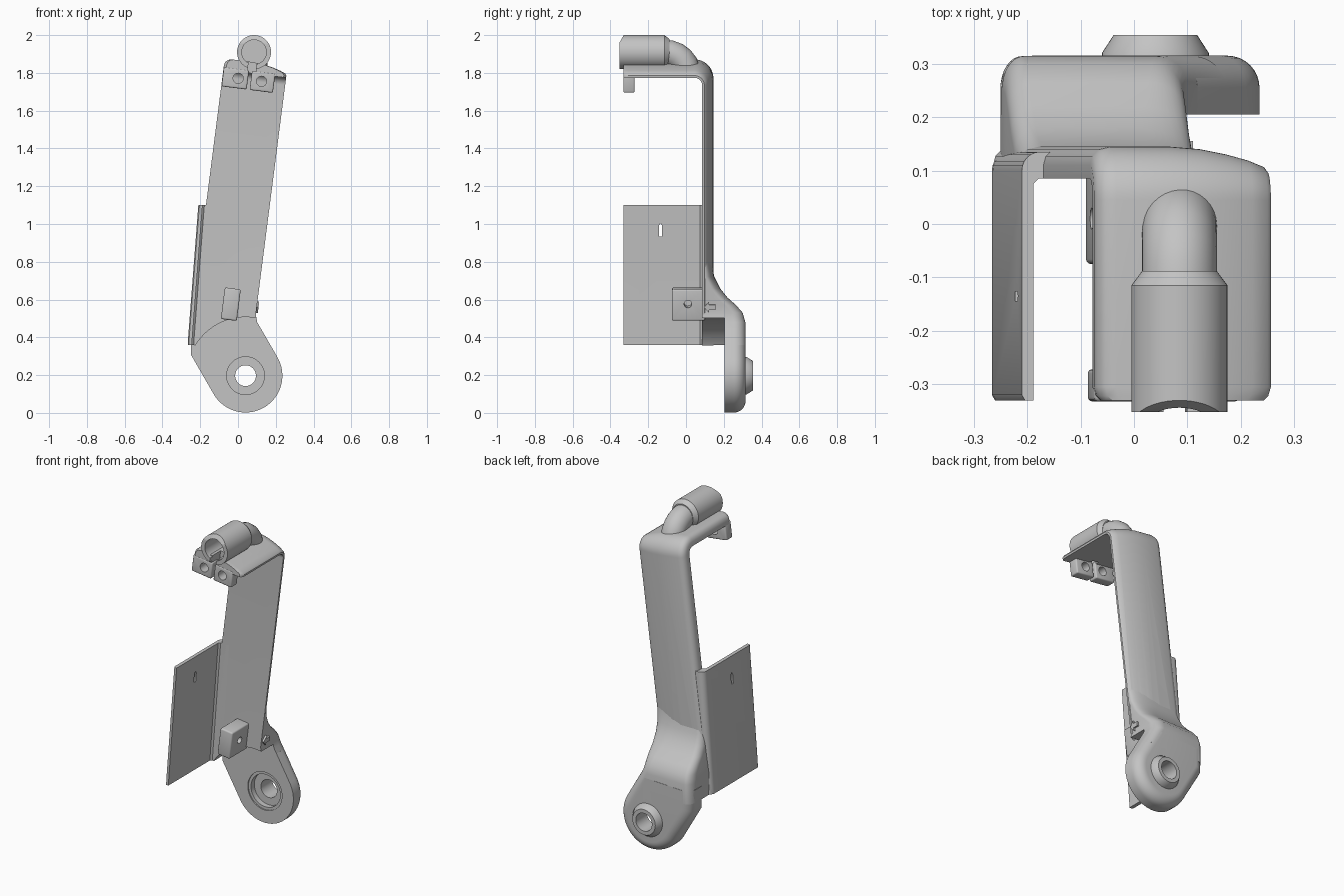
import bpy, bmesh
from math import sin, cos, pi, radians
from mathutils import Vector, Matrix

cube = bpy.data.objects.get("Cube")
if cube:
    bpy.data.objects.remove(cube, do_unlink=True)

grey = bpy.data.materials.new("plain_grey")
grey.use_nodes = True
GREY = (0.55, 0.55, 0.55, 1)
grey.diffuse_color = GREY
grey.node_tree.nodes["Principled BSDF"].inputs["Base Color"].default_value = GREY

TILT = radians(7.3)
FOOT_X, FOOT_Z, FOOT_R = 0.04, 0.197, 0.195
TUBE_X, TUBE_Z = 0.085, 1.91


def arm_pt(u, y, w):
    """Point in the leaning frame of the arm: u across, w along."""
    return Vector((-0.1415 + u * cos(TILT) + w * sin(TILT), y, w * cos(TILT) - u * sin(TILT)))


def loft(name, rings, bevel=0):
    """Skin closed rings of points and cap both ends."""
    bm = bmesh.new()
    rows = [[bm.verts.new(p) for p in ring] for ring in rings]
    n = len(rows[0])
    for a, b in zip(rows, rows[1:]):
        for i in range(n):
            j = (i + 1) % n
            bm.faces.new((a[i], a[j], b[j], b[i]))
    bm.faces.new(rows[0])
    bm.faces.new(rows[-1])
    bmesh.ops.recalc_face_normals(bm, faces=bm.faces)
    if bevel:
        bmesh.ops.bevel(bm, geom=bm.edges[:], offset=bevel, segments=3, profile=0.5, affect='EDGES')
    mesh = bpy.data.meshes.new(name)
    bm.to_mesh(mesh)
    bm.free()
    mesh.materials.append(grey)
    obj = bpy.data.objects.new(name, mesh)
    bpy.context.scene.collection.objects.link(obj)
    return obj


def lathe(name, x, z, profile, n=48):
    """Turn (radius, y) points about an axis along y."""
    return loft(name, [[(x + r * cos(2 * pi * i / n), y, z + r * sin(2 * pi * i / n))
                        for i in range(n)] for r, y in profile])


def arm_box(name, u, y, w, bevel=0):
    return loft(name, [[arm_pt(a, b, c) for b, c in
                        ((y[0], w[0]), (y[1], w[0]), (y[1], w[1]), (y[0], w[1]))] for a in u], bevel)


def cut(parts, cutters):
    """Subtract the cutters from each part for good."""
    for part in parts:
        for c in cutters:
            c.hide_render = True
            mod = part.modifiers.new("cut", 'BOOLEAN')
            mod.operation, mod.solver, mod.object = 'DIFFERENCE', 'EXACT', c
        bpy.context.view_layer.update()
        ev = part.evaluated_get(bpy.context.evaluated_depsgraph_get())
        mesh = bpy.data.meshes.new_from_object(ev)
        part.modifiers.clear()
        part.data = mesh
    for c in cutters:
        bpy.data.objects.remove(c, do_unlink=True)


# Arm and top plate: one tapered section swept round the bend
SECTION = [(0.1675, 0.012), (0.16, 0.022), (0.13, 0.034), (0.09, 0.045), (0.04, 0.055),
           (-0.02, 0.06), (-0.13, 0.06), (-0.15, 0.055), (-0.163, 0.042), (-0.1675, 0.025)]


def section(y, w, ny, nw, scale=1.0):
    outline = [(-0.1675, 0), (0.1675, 0)] + SECTION
    return [arm_pt(u * scale, y + t * ny, w + t * nw) for u, t in outline]


path = [section(0.085, 0.344, 1, 0)]
for i in range(13):
    a = pi / 2 * i / 12
    path.append(section(0.045 + 0.04 * cos(a), 1.77 + 0.04 * sin(a), cos(a), sin(a)))
path += [section(-0.305, 1.81, 0, 1), section(-0.322, 1.81, 0, 1, 0.97), section(-0.33, 1.81, 0, 1, 0.92)]
arm = loft("arm_and_top_plate", path)

# Neck: flares backwards from the arm to the foot
NECK = [(0.80, 0.135, 0.20, 0.04), (0.72, 0.15, 0.16, 0.045), (0.66, 0.18, 0.12, 0.05),
        (0.61, 0.22, 0.09, 0.055), (0.57, 0.265, 0.07, 0.06), (0.53, 0.30, 0.06, 0.06),
        (0.48, 0.314, 0.06, 0.06), (0.36, 0.314, 0.06, 0.06)]


def neck_ring(z, back, rx, ry):
    left = max(-0.308 + 0.128 * z, -0.25)
    right = 0.025 + 0.128 * z if z >= 0.5 else 0.209 - 0.577 * (z - 0.294)
    ring = [(left, 0.087, z), (right, 0.087, z)]
    arc = [pi / 2 * i / 8 for i in range(9)]
    ring += [(right - rx + rx * cos(a), back - ry + ry * sin(a), z) for a in arc]
    ring += [(left + 0.04 - 0.04 * sin(a), back - ry + ry * cos(a), z) for a in arc]
    return ring


neck = loft("neck", [neck_ring(*n) for n in NECK])

# Side panel: thin wall that turns the corner into the arm
CORNER = [(-0.176 + 0.034 * cos(a), 0.1 + 0.035 * sin(a))
          for a in [pi / 2 + pi / 2 * i / 6 for i in range(7)]]
WALL = ([(-0.12, 0.085), (-0.12, 0.135)] + CORNER +
        [(-0.21, -0.32), (-0.204, -0.33), (-0.188, -0.33), (-0.188, 0.075), (-0.178, 0.085)])
panel = loft("side_panel", [[(x + s, y, z) for x, y in WALL]
                            for s, z in ((0, 1.1), (-0.054, 0.40), (-0.056, 0.36))])
slot = loft("panel_slot", [[(x, -0.135 + y, 0.97 + z) for y, z in
                            ((-0.009, -0.035), (0.009, -0.035), (0.009, 0.02), (0, 0.035), (-0.009, 0.02))]
                           for x in (-0.4, -0.1)])
cut([panel], [slot])

# Round clearance under the arm
clearance = lathe("clearance", FOOT_X, FOOT_Z, [(0.31, -0.25), (0.31, 0.205)], 96)
cut([arm, neck, panel], [clearance])


# Foot: rounded tongue with a softened back edge
def foot_ring(y, d):
    r = FOOT_R - d
    pts = [(FOOT_X + r * cos(a), FOOT_Z + r * sin(a))
           for a in [radians(30 - 180 * i / 32) for i in range(33)]]
    x, z = pts[-1]
    left = -0.25 + d
    pts.append((left, z + (x - left) * 1.732))
    pts.append((left, 0.44))
    pts.append((pts[0][0] - (0.45 - pts[0][1]) * 0.577, 0.45))
    return [(px, y, pz) for px, pz in pts]


foot = loft("foot", [foot_ring(0.205, 0)] +
            [foot_ring(0.255 + 0.06 * sin(a), 0.06 * (1 - cos(a)))
             for a in [pi / 2 * i / 8 for i in range(9)]])
boss = lathe("foot_boss", FOOT_X, FOOT_Z, [(0.1, 0.27), (0.1, 0.32), (0.078, 0.354)])
bore = lathe("bore", FOOT_X, FOOT_Z, [(0.117, 0.19), (0.117, 0.212), (0.1, 0.212),
                                      (0.1, 0.245), (0.055, 0.245), (0.055, 0.4)])
cut([foot, boss], [bore])

# Cable tube with its elbow
tube = lathe("cable_tube", TUBE_X, TUBE_Z, [(0.065, -0.12), (0.065, -0.352), (0.09, -0.352),
                                            (0.09, -0.115), (0.07, -0.088)])
chamfer = loft("chamfer", [[(x, -0.352 + y, 1.96 + z) for y, z in
                            ((0, 0), (0.04, 0.073), (-0.1, 0.073), (-0.1, 0))] for x in (-0.1, 0.3)])
BEND = [(-0.11, 1.905, 0), (-0.08, 1.902, 10), (-0.05, 1.89, 28), (-0.025, 1.871, 45),
        (-0.008, 1.85, 65), (0, 1.83, 85)]
elbow = loft("tube_elbow", [[(TUBE_X + 0.07 * cos(t), y + 0.07 * sin(t) * sin(radians(a)),
                              z + 0.07 * sin(t) * cos(radians(a)))
                             for t in [2 * pi * i / 32 for i in range(32)]] for y, z, a in BEND])
split = arm_box("clamp_split", (-0.04, 0.004), (-0.4, -0.25), (1.7, 1.88))
cut([arm, tube], [split])
cut([tube], [chamfer])

# Clamp tabs with screw holes
for name, u, hole_u in (("left", (-0.016, 0.108), 0.041), ("right", (-0.166, -0.032), -0.084)):
    tab = arm_box(name + "_clamp_tab", u, (-0.332, -0.272), (1.722, 1.825), 0.008)
    c = arm_pt(hole_u, 0, 1.775)
    cut([tab], [lathe("tab_hole", c.x, c.z, [(0.027, -0.4), (0.027, -0.2)], 24)])

# Drilled block on the front of the arm
block = arm_box("front_block", (-0.013, 0.072), (-0.075, 0.1), (0.5, 0.668), 0.009)
hole = loft("block_hole", [[arm_pt(u, 0.01 + 0.02 * cos(t), 0.59 + 0.02 * sin(t))
                            for t in [2 * pi * i / 24 for i in range(24)]] for u in (-0.1, 0.2)])
cut([block], [hole])

# Raised arrow on the side of the neck
ARROW = [(0.095, 0), (0.122, 0.03), (0.122, 0.013), (0.155, 0.013),
         (0.155, -0.013), (0.122, -0.013), (0.122, -0.03)]
loft("side_arrow", [[arm_pt(u, y, 0.586 + w) for y, w in ARROW] for u in (0.15, 0.177)])

# Smooth shading with crisp edges
bpy.ops.object.select_all(action='DESELECT')
for obj in bpy.context.scene.objects:
    if obj.type == 'MESH':
        obj.select_set(True)
        bpy.context.view_layer.objects.active = obj
bpy.ops.object.shade_smooth_by_angle(angle=radians(35))
